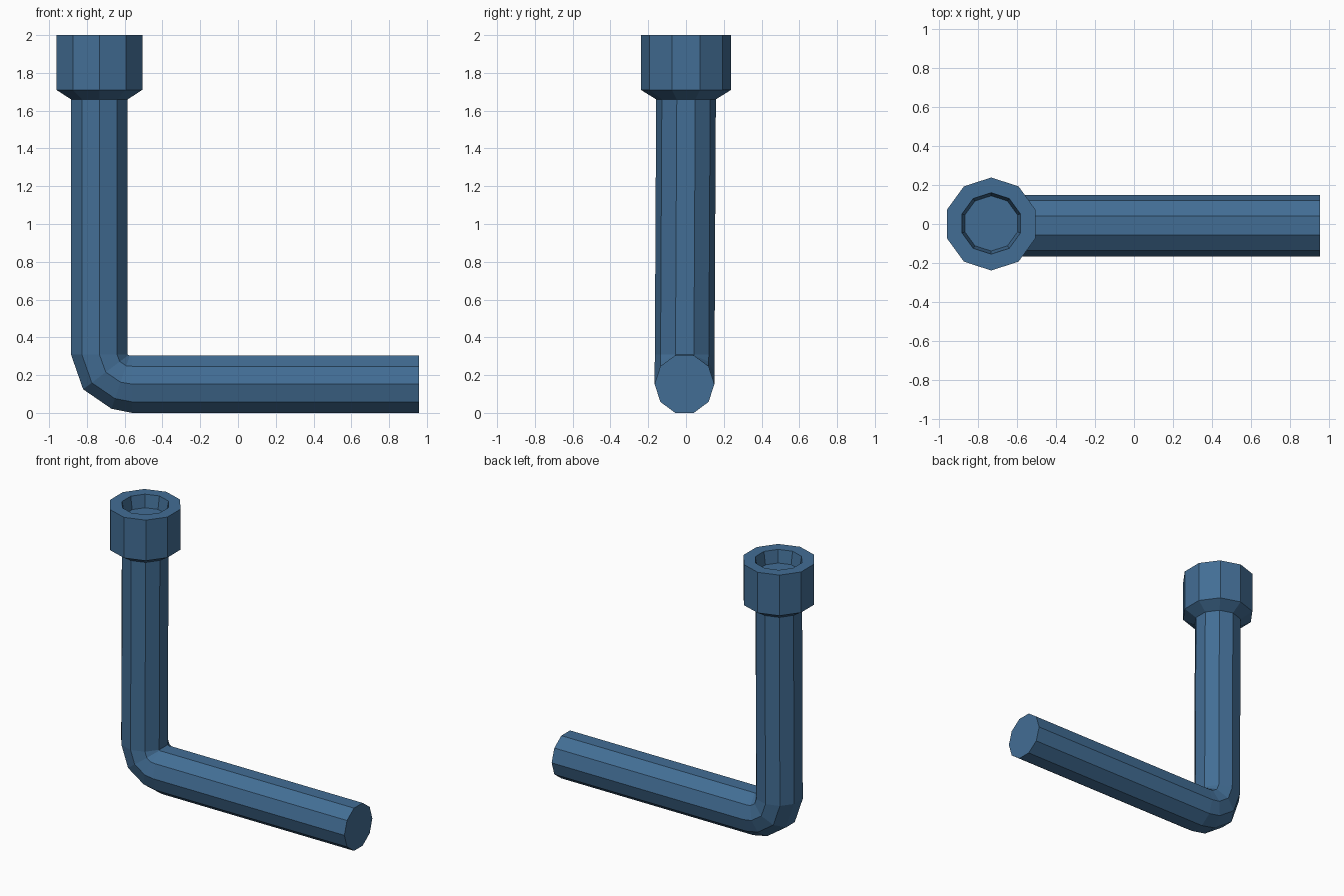
import bpy
import bmesh
import math

if "Cube" in bpy.data.objects:
    bpy.data.objects.remove(bpy.data.objects["Cube"])

SIDES = 10
R = 0.158                               # rod radius (corner to centre)
FLAT = math.cos(math.radians(18))       # flat-to-centre factor of a decagon

steel = bpy.data.materials.new("steel blue")
steel.diffuse_color = (0.055, 0.155, 0.30, 1)
steel.use_nodes = True
steel.node_tree.nodes["Principled BSDF"].inputs["Base Color"].default_value = steel.diffuse_color


def loft(name, rings, cap_start=False, cap_end=False):
    """Skin ten-sided rings: each is ((x, z) inner flat, (x, z) outer flat, y centre, y radius)."""
    bm = bmesh.new()
    loops = []
    for (xi, zi), (xo, zo), yc, ry in rings:
        loop = []
        for k in range(SIDES):
            a = 2 * math.pi * k / SIDES
            t = 0.5 + 0.5 * math.sin(a) / FLAT
            loop.append(bm.verts.new((xo + (xi - xo) * t,
                                      yc + ry * math.cos(a),
                                      zo + (zi - zo) * t)))
        loops.append(loop)
    for a, b in zip(loops, loops[1:]):
        for k in range(SIDES):
            n = (k + 1) % SIDES
            bm.faces.new((a[k], a[n], b[n], b[k]))
    if cap_start:
        bm.faces.new(loops[0])
    if cap_end:
        bm.faces.new(loops[-1])
    bmesh.ops.recalc_face_normals(bm, faces=bm.faces)
    mesh = bpy.data.meshes.new(name)
    bm.to_mesh(mesh)
    bm.free()
    mesh.materials.append(steel)
    obj = bpy.data.objects.new(name, mesh)
    bpy.context.collection.objects.link(obj)
    return obj


def level_ring(r, z, y=0.0, x=-0.734):
    """Horizontal ring around the upright axis."""
    return ((x + r * FLAT, z), (x - r * FLAT, z), y, r)


# Bent rod: upright leg, three-step elbow, long horizontal leg
loft("bent_rod", [
    level_ring(R, 1.66),
    level_ring(R, 0.31, -0.007),
    ((-0.580, 0.306), (-0.820, 0.125), -0.008, R),
    ((-0.573, 0.303), (-0.670, 0.022), -0.008, R),
    ((-0.560, 0.305), (-0.560, 0.0), -0.008, R),
    ((0.957, 0.305), (0.957, 0.0), -0.008, R),
], cap_end=True)

# Socket head: chamfered collar with a shallow tapered recess
loft("socket_head", [
    level_ring(R, 1.66),
    level_ring(0.239, 1.71),
    level_ring(0.239, 2.0),
    level_ring(0.158, 2.0, 0.003),
    level_ring(0.142, 1.91, 0.003),
], cap_end=True)
